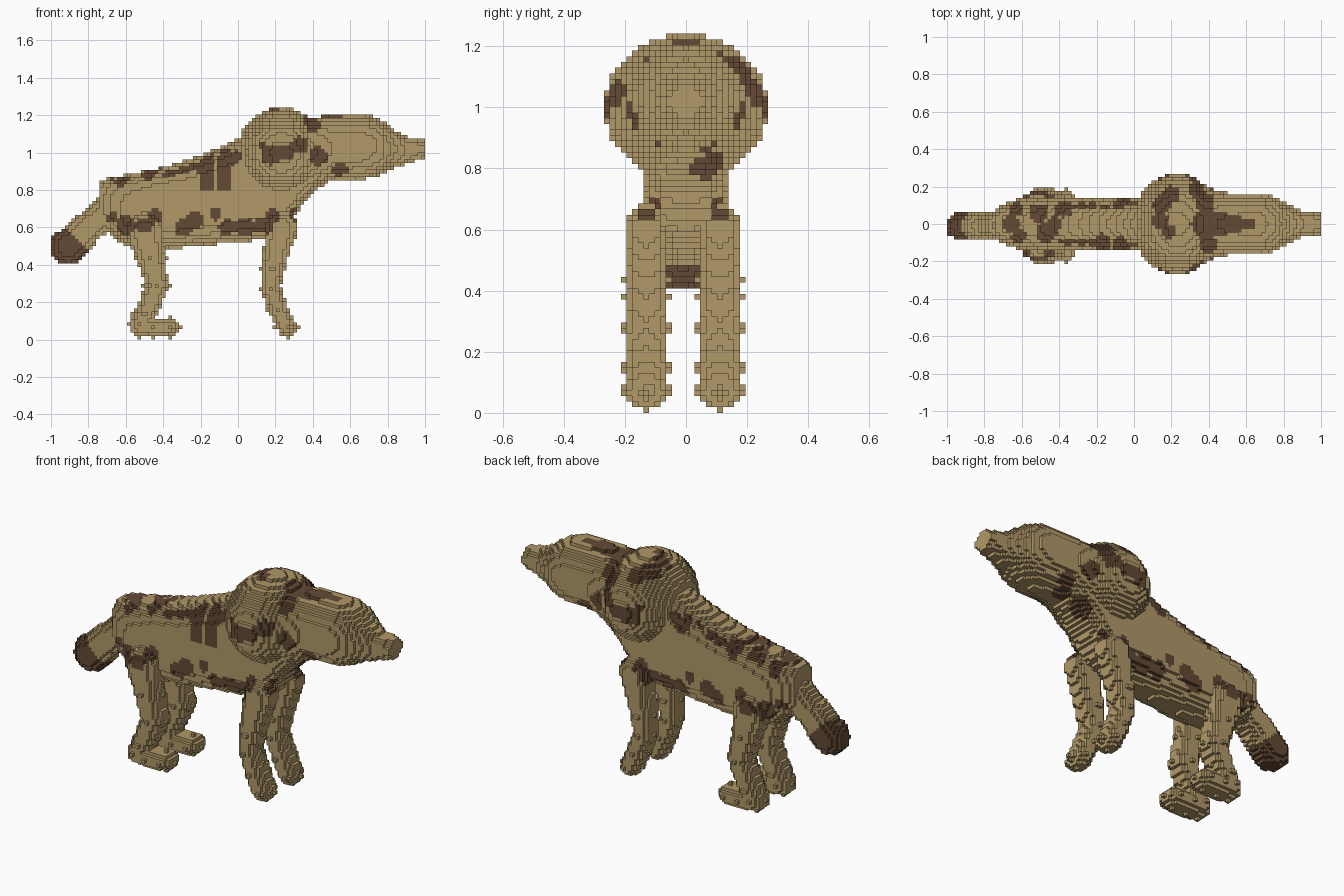
import bpy
import bmesh
import math

cube = bpy.data.objects.get("Cube")
if cube:
    bpy.data.objects.remove(cube)

H = 2 / 108          # edge of one block


def make_material(name, rgb):
    m = bpy.data.materials.new(name)
    m.use_nodes = True
    m.diffuse_color = (*rgb, 1)
    m.node_tree.nodes["Principled BSDF"].inputs["Base Color"].default_value = (*rgb, 1)
    return m


MATERIALS = [make_material("tan_fur", (0.44, 0.315, 0.14)),
             make_material("dark_brown_fur", (0.125, 0.068, 0.036)),
             make_material("black", (0.01, 0.01, 0.01))]


# ---- solid shapes: each returns a test for a point being inside ----
def loft(stations, power):
    """Superellipse sections along x: (x, bottom, top, half width)."""
    def inside(x, y, z):
        for a, b in zip(stations, stations[1:]):
            if a[0] <= x < b[0]:
                t = (x - a[0]) / (b[0] - a[0])
                lo, hi, w = [p + (q - p) * t for p, q in zip(a[1:], b[1:])]
                v = abs(2 * z - lo - hi) / (hi - lo)
                return v < 1 and (abs(y) / w) ** power + v ** power < 1
        return False
    return inside


def ellipsoid(c, r):
    return lambda *p: sum(((a - b) / s) ** 2 for a, b, s in zip(p, c, r)) < 1


def limb(joints, y0, half_width, poles=False):
    """Tapered capsules through joints (x, z, radius), flattened in y."""
    def inside(x, y, z):
        dy = y - y0
        if abs(dy) > half_width + H:
            return False
        for a, b in zip(joints, joints[1:]):
            dx, dz = b[0] - a[0], b[1] - a[1]
            t = ((x - a[0]) * dx + (z - a[1]) * dz) / (dx * dx + dz * dz)
            t = min(1, max(0, t))
            r = a[2] + (b[2] - a[2]) * t
            d2 = (x - a[0] - dx * t) ** 2 + (z - a[1] - dz * t) ** 2
            if d2 / r ** 2 + abs(dy / half_width) ** 2.6 < 1:
                return True
        # single-block knobs at the joints
        if poles:
            for jx, jz, r in joints[1:]:
                off = (abs(x - jx), abs(dy), abs(z - jz))
                reach = (r + H, half_width + H, r + H)
                for k in range(3):
                    if off[k] < reach[k] and all(off[n] < H * 0.52 for n in range(3) if n != k):
                        return True
        return False
    return inside


BODY = [(-0.74, 0.62, 0.85, 0.08), (-0.68, 0.55, 0.87, 0.115), (-0.6, 0.50, 0.88, 0.137),
        (-0.5, 0.485, 0.90, 0.145), (-0.3, 0.49, 0.95, 0.145), (-0.1, 0.51, 1.025, 0.145),
        (0.0, 0.52, 1.07, 0.145), (0.15, 0.535, 1.09, 0.145), (0.27, 0.60, 1.1, 0.145),
        (0.33, 0.70, 1.1, 0.145), (0.42, 0.80, 1.1, 0.145), (0.52, 0.87, 1.1, 0.14)]
HEAD = [(0.33, 0.80, 1.18, 0.2), (0.45, 0.835, 1.195, 0.18), (0.52, 0.855, 1.2, 0.16),
        (0.68, 0.86, 1.205, 0.16), (0.76, 0.88, 1.18, 0.145), (0.82, 0.915, 1.13, 0.105),
        (0.9, 0.94, 1.085, 0.068), (1.01, 0.975, 1.065, 0.055)]
FRONT_LEG = [(0.235, 0.6, 0.085), (0.185, 0.38, 0.06), (0.175, 0.27, 0.05),
             (0.215, 0.16, 0.052), (0.26, 0.065, 0.05)]
HIND_LEG = [(-0.5, 0.58, 0.1), (-0.47, 0.44, 0.075), (-0.43, 0.29, 0.062),
            (-0.5, 0.13, 0.055), (-0.53, 0.075, 0.052), (-0.45, 0.07, 0.05), (-0.36, 0.07, 0.048)]
TAIL = [(-0.68, 0.70, 0.085), (-0.8, 0.6, 0.085), (-0.91, 0.495, 0.096)]

# part name -> (test, x range)
PARTS = {"mane": (ellipsoid((0.23, 0, 1.0), (0.235, 0.268, 0.24)), (-0.02, 0.5)),
         "head": (loft(HEAD, 2.3), (0.3, 1.0)),
         "body": (loft(BODY, 2.6), (-0.76, 0.54)),
         "tail": (limb(TAIL, -0.01, 0.075), (-1.0, -0.58))}
for side, sy in (("near", -1), ("far", 1)):
    PARTS[side + "_front_leg"] = (limb(FRONT_LEG, sy * 0.12 - 0.009, 0.066, True), (0.08, 0.36))
    PARTS[side + "_hind_leg"] = (limb(HIND_LEG, sy * 0.12 - 0.009, 0.066, True), (-0.64, -0.28))

# ---- coat markings: flank spots (x, z, r) and back spots (x, y, r) ----
FLANK = [(-.67, .65, .03), (-.60, .61, .055), (-.50, .61, .045), (-.45, .66, .04),
         (-.29, .60, .05), (-.23, .64, .045), (-.12, .67, .035), (-.06, .60, .045),
         (.04, .60, .055), (.13, .60, .05), (.18, .66, .04), (.31, .67, .035),
         (-.37, .91, .045), (-.30, .92, .04), (-.24, .94, .04), (-.17, .98, .035),
         (-.07, .95, .045), (-.01, .98, .03), (.13, 1.04, .025), (.18, .99, .055),
         (.26, 1.0, .04), (.33, 1.04, .045), (.43, .98, .05), (.55, .90, .045)]
BACK = [(-.66, 0, .05), (-.63, .08, .04), (-.62, -.07, .04), (-.47, -.05, .055),
        (-.51, .06, .05), (-.43, 0, .04), (-.38, .08, .045), (-.17, -.1, .045),
        (-.08, -.11, .04), (.14, .02, .045), (.15, .1, .05), (.2, .16, .045),
        (.18, -.04, .04), (.34, .19, .045), (.39, 0, .085), (.47, 0, .06),
        (.54, 0, .05), (.61, 0, .035), (.38, .12, .05), (.40, -.11, .045)]
CHEST = [(.42, .07, .80, .06), (.52, .05, .86, .05)]


def near(u, v, spots):
    return any((u - a) ** 2 + (v - b) ** 2 < r * r for a, b, r in spots)


def colour(part, x, y, z):
    if part == "tail":
        return 1 if (x + 0.865) * 0.74 + (z - 0.54) * 0.67 < 0 else 0
    if part == "head" and x > 0.96:
        # nostrils
        return 2 if abs(abs(y + 0.009) - 0.047) < H * 0.5 and abs(z - 1.0) < H * 0.5 else 0
    if abs(y) > 0.08 and near(x, z, FLANK):
        return 1
    if z > (0.8 if x < 0 else 1.07) and near(x, y, BACK):
        return 1
    return int(any(math.dist((x, y, z), s[:3]) < s[3] for s in CHEST))


# ---- fill the block grid, first part listed owns a shared block ----
def centre(c):
    return (c[0] + 0.5) * H, c[1] * H, (c[2] + 0.5) * H


owner = {}
for name, (inside, (x0, x1)) in PARTS.items():
    for i in range(max(-54, math.floor(x0 / H)), min(54, math.ceil(x1 / H))):
        for j in range(-15, 16):
            for k in range(0, 68):
                c = (i, j, k)
                if c not in owner and inside(*centre(c)):
                    owner[c] = name

# ---- skin the outer sides of each part's blocks ----
SIDES = []
for axis in range(3):
    u, v = (axis + 1) % 3, (axis + 2) % 3
    for s in (0, 1):
        corners = []
        for a, b in ((0, 0), (1, 0), (1, 1), (0, 1)):
            p = [0, 0, 0]
            p[axis], p[u], p[v] = s, a, b
            corners.append(p)
        step = [0, 0, 0]
        step[axis] = 2 * s - 1
        SIDES.append((step, corners if s else corners[::-1]))

for name in PARTS:
    bm = bmesh.new()
    verts = {}
    for c, part in owner.items():
        if part != name:
            continue
        mat = colour(name, *centre(c))
        for step, corners in SIDES:
            if tuple(a + b for a, b in zip(c, step)) in owner:
                continue
            ring = []
            for q in corners:
                key = tuple(a + b for a, b in zip(c, q))
                if key not in verts:
                    verts[key] = bm.verts.new((key[0] * H, (key[1] - 0.5) * H, key[2] * H))
                ring.append(verts[key])
            bm.faces.new(ring).material_index = mat
    mesh = bpy.data.meshes.new(name)
    bm.to_mesh(mesh)
    bm.free()
    for m in MATERIALS:
        mesh.materials.append(m)
    bpy.context.collection.objects.link(bpy.data.objects.new(name, mesh))
